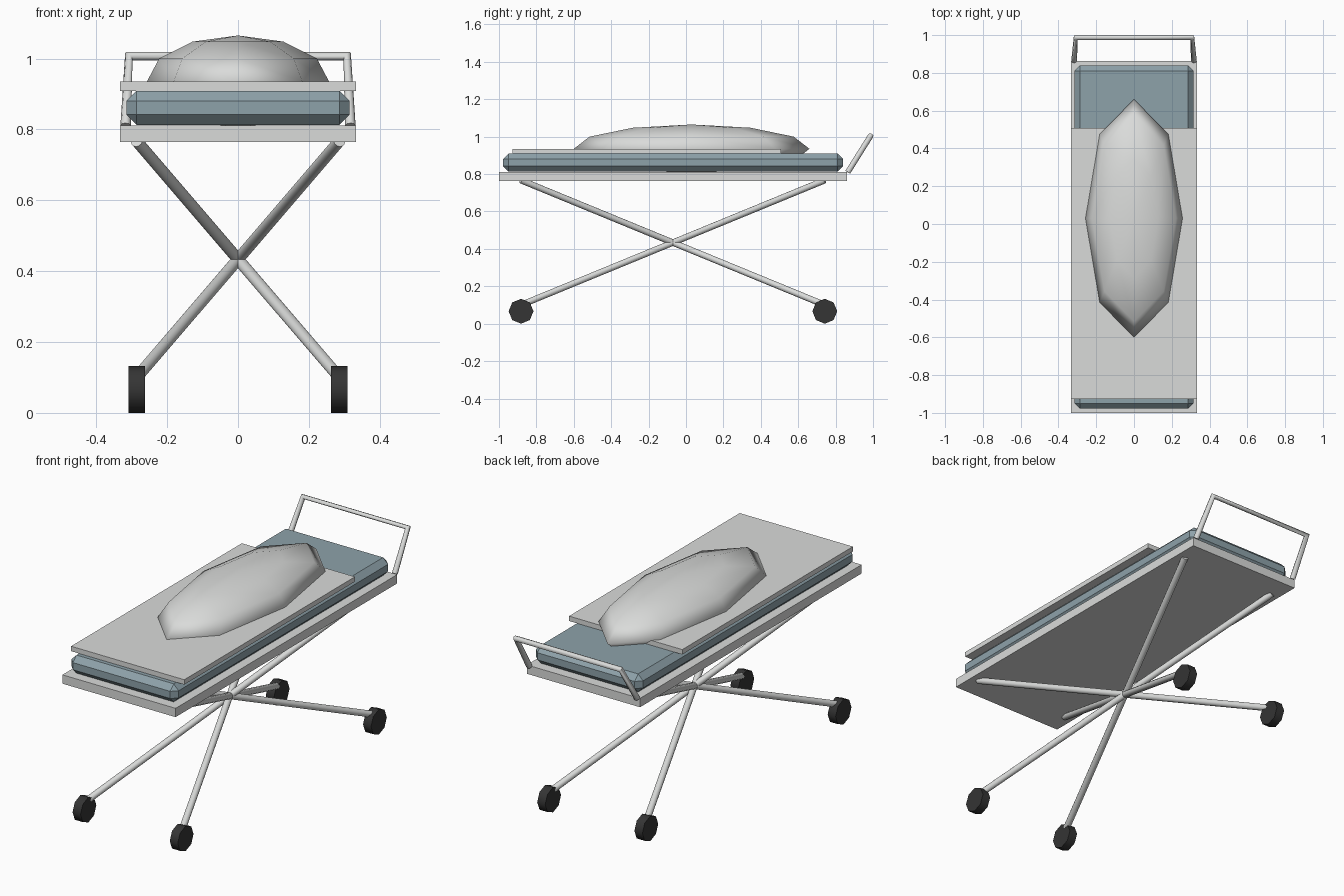
import bpy
from mathutils import Vector

if "Cube" in bpy.data.objects:
    bpy.data.objects.remove(bpy.data.objects["Cube"])


def material(name, color):
    m = bpy.data.materials.new(name)
    m.diffuse_color = (*color, 1)
    m.use_nodes = True
    m.node_tree.nodes["Principled BSDF"].inputs["Base Color"].default_value = m.diffuse_color
    return m


GREY = material("pale_grey", (0.70, 0.71, 0.70))
BLUE = material("blue_grey", (0.27, 0.36, 0.40))
DARK = material("dark_rubber", (0.035, 0.035, 0.035))


def finish(name, mat, smooth=None):
    ob = bpy.context.object
    ob.name = name
    ob.data.materials.clear()
    ob.data.materials.append(mat)
    if smooth is not None:
        bpy.ops.object.shade_smooth_by_angle(angle=smooth)
    return ob


def box(name, lo, hi, mat):
    lo, hi = Vector(lo), Vector(hi)
    bpy.ops.mesh.primitive_cube_add(size=1, location=(lo + hi) / 2)
    bpy.context.object.scale = hi - lo
    bpy.ops.object.transform_apply(location=False, rotation=False, scale=True)
    return finish(name, mat)


def rod(name, a, b, radius, sides, mat):
    a, b = Vector(a), Vector(b)
    bpy.ops.mesh.primitive_cylinder_add(vertices=sides, radius=radius,
                                        depth=(b - a).length, location=(a + b) / 2)
    ob = bpy.context.object
    ob.rotation_euler = (b - a).to_track_quat('Z', 'Y').to_euler()
    return finish(name, mat, 0.9)


# Deck, mattress and sheet
box("deck", (-0.333, -1.0, 0.764), (0.333, 0.862, 0.811), GREY)
mattress = box("mattress", (-0.315, -0.978, 0.813), (0.315, 0.84, 0.909), BLUE)
bevel = mattress.modifiers.new("chamfer", 'BEVEL')
bevel.width = 0.029
bevel.segments = 1
box("sheet", (-0.333, -0.927, 0.909), (0.333, 0.507, 0.935), GREY)

# Covered mound: coarse stretched sphere
bpy.ops.mesh.primitive_uv_sphere_add(segments=8, ring_count=6, radius=1,
                                     location=(0, 0.03, 0.935))
bpy.context.object.scale = (0.257, 0.63, 0.13)
bpy.ops.object.transform_apply(location=False, rotation=False, scale=True)
finish("covered_mound", GREY, 3.14)

# Four diagonal legs crossing at one point, each ending in a wheel
Y_FRONT, Y_BACK, X = -0.882, 0.742, 0.286
for side, sname in ((-1, "left"), (1, "right")):
    for y, y_top, yname in ((Y_FRONT, Y_BACK, "front"), (Y_BACK, Y_FRONT, "back")):
        rod(f"leg_{yname}_{sname}", (side * X, y, 0.10), (-side * X, y_top, 0.767),
            0.017, 12, GREY)
        bpy.ops.mesh.primitive_cylinder_add(vertices=8, radius=0.0665, depth=0.047,
                                            location=(side * X, y, 0.0665),
                                            rotation=(0, 1.5707963, 0))
        finish(f"wheel_{yname}_{sname}", DARK, 0.9)

# Push handle: one bent tube
curve = bpy.data.curves.new("push_handle", 'CURVE')
curve.dimensions = '3D'
curve.bevel_depth = 0.015
curve.bevel_resolution = 2
curve.use_fill_caps = True
spline = curve.splines.new('POLY')
points = [(-0.317, 0.865, 0.81), (-0.308, 0.988, 1.006),
          (0.308, 0.988, 1.006), (0.317, 0.865, 0.81)]
spline.points.add(len(points) - 1)
for p, co in zip(spline.points, points):
    p.co = (*co, 1)
handle = bpy.data.objects.new("push_handle", curve)
bpy.context.collection.objects.link(handle)
bpy.ops.object.select_all(action='DESELECT')
handle.select_set(True)
bpy.context.view_layer.objects.active = handle
bpy.ops.object.convert(target='MESH')
finish("push_handle", GREY, 0.9)
